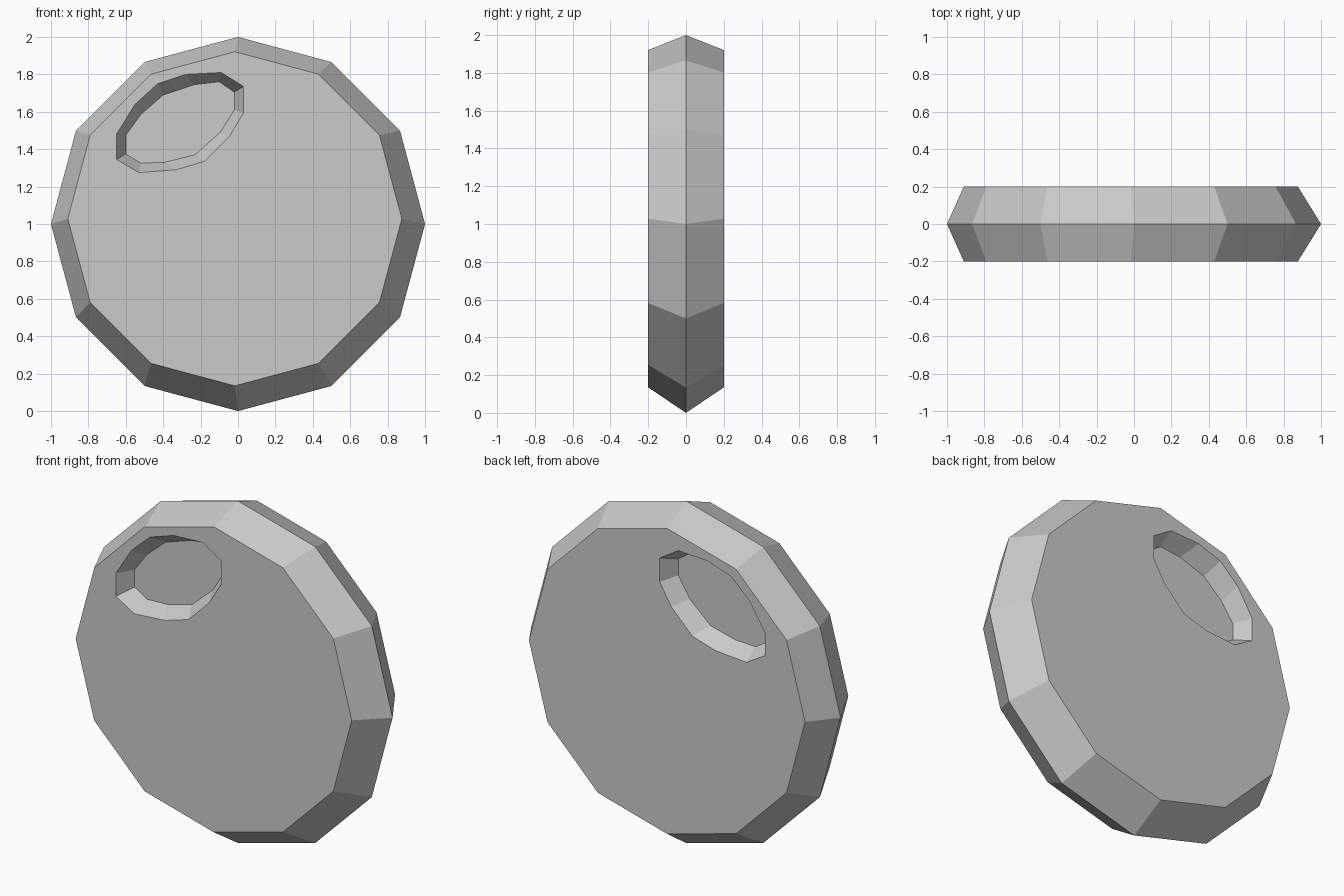
import bpy, bmesh
from math import cos, sin, tau

if "Cube" in bpy.data.objects:
    bpy.data.objects.remove(bpy.data.objects["Cube"])


def ring12(cx, cz, r):
    return [(cx + r * sin(tau * k / 12), cz + r * cos(tau * k / 12)) for k in range(12)]


def loft(name, sections):
    """Skin a closed solid through (y, [(x, z), ...]) sections and cap both ends."""
    bm = bmesh.new()
    rings = [[bm.verts.new((x, y, z)) for x, z in pts] for y, pts in sections]
    n = len(rings[0])
    for a, b in zip(rings, rings[1:]):
        for i in range(n):
            j = (i + 1) % n
            bm.faces.new((a[i], a[j], b[j], b[i]))
    bm.faces.new(rings[0])
    bm.faces.new(rings[-1])
    bmesh.ops.recalc_face_normals(bm, faces=bm.faces[:])
    mesh = bpy.data.meshes.new(name)
    bm.to_mesh(mesh)
    bm.free()
    obj = bpy.data.objects.new(name, mesh)
    bpy.context.collection.objects.link(obj)
    return obj


# Twelve-sided disc, widest at the middle, with slightly offset flat faces
face = ring12(-0.017, 1.028, 0.893)
disc = loft("disc", [(-0.2, face), (0, ring12(0, 1, 1)), (0.2, face)])

# Slanted oval recess: rim on the face and smaller floor outline
rim = [(-0.09, 1.81), (0.03, 1.735), (0.03, 1.595), (-0.045, 1.47), (-0.18, 1.335), (-0.33, 1.29),
       (-0.53, 1.275), (-0.65, 1.345), (-0.65, 1.48), (-0.55, 1.64), (-0.43, 1.75), (-0.28, 1.80)]
floor = [(-0.10, 1.76), (-0.02, 1.705), (-0.02, 1.61), (-0.095, 1.49), (-0.23, 1.37), (-0.39, 1.33),
         (-0.52, 1.325), (-0.60, 1.375), (-0.60, 1.475), (-0.52, 1.585), (-0.40, 1.69), (-0.235, 1.745)]
beyond = [(2 * a - c, 2 * b - d) for (a, b), (c, d) in zip(rim, floor)]

# Cut the same recess into the front and the back
for side, label in ((-1, "front"), (1, "back")):
    cutter = loft(label + "_recess_cutter",
                  [(side * 0.1, floor), (side * 0.2, rim), (side * 0.3, beyond)])
    cutter.hide_render = True
    cutter.display_type = 'WIRE'
    mod = disc.modifiers.new(label + "_recess", 'BOOLEAN')
    mod.operation = 'DIFFERENCE'
    mod.solver = 'EXACT'
    mod.object = cutter
